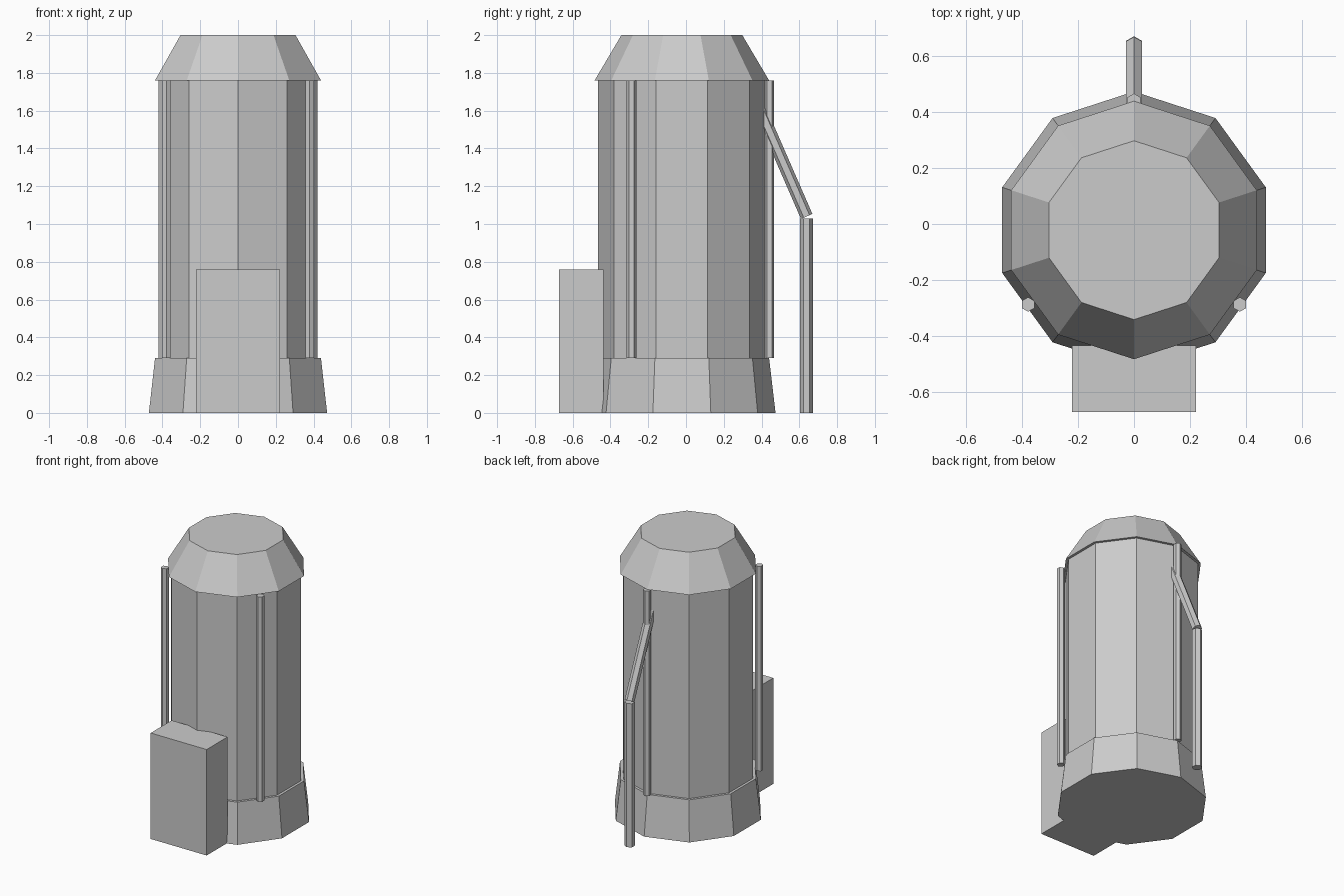
import bpy
import math
from mathutils import Vector

cube = bpy.data.objects.get("Cube")
if cube:
    bpy.data.objects.remove(cube, do_unlink=True)

# Single plain grey for the whole tank
grey = bpy.data.materials.new("light_grey")
grey.use_nodes = True
colour = (0.6, 0.6, 0.6, 1)
grey.diffuse_color = colour
grey.node_tree.nodes["Principled BSDF"].inputs["Base Color"].default_value = colour

AXIS_Y = -0.022      # centre line of the tank
BASE_TOP, BODY_TOP, TOP = 0.29, 1.76, 2.0


def finish(name):
    obj = bpy.context.object
    obj.name = name
    obj.data.materials.clear()
    obj.data.materials.append(grey)
    return obj


def drum(name, r_low, r_high, z_low, z_high):
    """Ten-sided tank section with a corner facing front and back."""
    bpy.ops.mesh.primitive_cone_add(
        vertices=10, radius1=r_low, radius2=r_high, depth=z_high - z_low,
        location=(0, AXIS_Y, (z_low + z_high) / 2))
    return finish(name)


def pipe(name, start, end, radius):
    """Six-sided pipe between two points in a plane of constant x."""
    start, end = Vector(start), Vector(end)
    d = end - start
    bpy.ops.mesh.primitive_cylinder_add(
        vertices=6, radius=radius, depth=d.length,
        location=(start + end) / 2, rotation=(math.atan2(-d.y, d.z), 0, 0))
    return finish(name)


# Tank sections
drum("flared_base", 0.496, 0.462, 0, BASE_TOP)
drum("tank_body", 0.443, 0.443, BASE_TOP, BODY_TOP)
drum("sloped_cap", 0.462, 0.32, BODY_TOP, TOP)

# Upright pipes around the body
for name, x, y in (("left_pipe", 0.379, -0.288),
                   ("right_pipe", -0.379, -0.288),
                   ("back_pipe", 0, 0.441)):
    pipe(name, (x, y, BASE_TOP), (x, y, BODY_TOP), 0.026)

# Outlet pipe: slopes from the body, then drops to the ground
pipe("outlet_slope", (0, 0.639, 1.04), (0, 0.395, 1.6), 0.033)
pipe("outlet_drop", (0, 0.638, 0), (0, 0.638, 1.03), 0.034)

# Front cabinet
bpy.ops.mesh.primitive_cube_add(size=1, location=(0, -0.554, 0.38))
bpy.context.object.scale = (0.444, 0.237, 0.76)
finish("front_cabinet")
